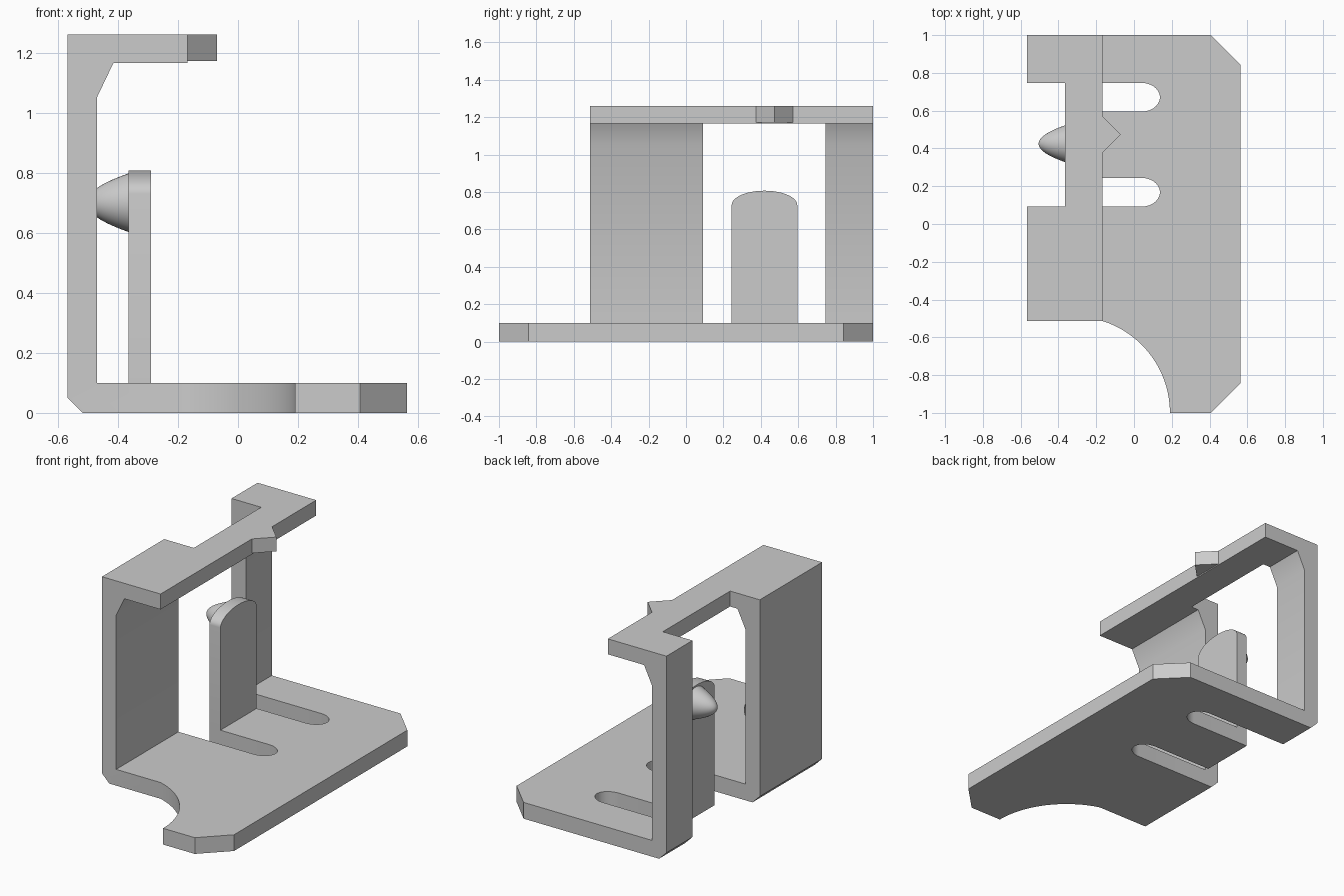
import bpy
import bmesh
from math import sin, cos, pi, sqrt

if "Cube" in bpy.data.objects:
    bpy.data.objects.remove(bpy.data.objects["Cube"])

grey = bpy.data.materials.new("plain_grey")
grey.use_nodes = True
grey.diffuse_color = (0.6, 0.6, 0.6, 1)
grey.node_tree.nodes["Principled BSDF"].inputs["Base Color"].default_value = (0.6, 0.6, 0.6, 1)


def finish(name, bm):
    bmesh.ops.recalc_face_normals(bm, faces=bm.faces)
    mesh = bpy.data.meshes.new(name)
    bm.to_mesh(mesh)
    bm.free()
    mesh.materials.append(grey)
    obj = bpy.data.objects.new(name, mesh)
    bpy.context.collection.objects.link(obj)
    return obj


def prism(name, outline, axis, lo, hi):
    """Extrude a 2D outline along the given axis from lo to hi."""
    def place(p, d):
        co = list(p)
        co.insert(axis, d)
        return co
    bm = bmesh.new()
    face = bm.faces.new([bm.verts.new(place(p, lo)) for p in outline])
    ext = bmesh.ops.extrude_face_region(bm, geom=[face])
    for v in ext["geom"]:
        if isinstance(v, bmesh.types.BMVert):
            v.co[axis] = hi
    return finish(name, bm)


def arc(cx, cy, rx, ry, start, end, steps=24):
    angles = [start + (end - start) * i / steps for i in range(steps + 1)]
    return [(cx + rx * cos(a), cy + ry * sin(a)) for a in angles]


def smooth(obj):
    bpy.ops.object.select_all(action='DESELECT')
    obj.select_set(True)
    bpy.context.view_layer.objects.active = obj
    bpy.ops.object.shade_smooth_by_angle(angle=pi / 6)


def cut(target, cutter):
    mod = target.modifiers.new("cut", 'BOOLEAN')
    mod.operation = 'DIFFERENCE'
    mod.solver = 'EXACT'
    mod.object = cutter
    bpy.context.view_layer.objects.active = target
    bpy.ops.object.modifier_apply(modifier=mod.name)
    bpy.data.objects.remove(cutter)


# Folded bracket: base, back wall with gusset, and top flange in one section
X0, X1, FLANGE, NOTCH = -0.567, 0.563, -0.168, -0.365
section = [(X0, 0.05), (X0 + 0.05, 0), (X1, 0), (X1, 0.1), (-0.47, 0.1), (-0.47, 1.05),
           (-0.415, 1.165), (FLANGE, 1.165), (FLANGE, 1.26), (X0, 1.26)]
bracket = prism("bracket", section, 1, -1, 1)

# Front corner trim with its concave curve
trim = arc(-0.32, -1, 0.51, 0.51, 0, 1.268) + [(-0.8, -0.513), (-0.8, -1.1), (0.19, -1.1)]
cut(bracket, prism("corner_trim", trim, 2, -0.2, 1.5))

# Chamfered base corners
for s in (-1, 1):
    corner = [(0.306, s * 1.1), (0.7, s * 1.1), (0.7, s * 0.706)]
    cut(bracket, prism("chamfer", corner, 2, -0.2, 0.3))

# Wall window, then the two round-ended slots in the base
window = [(-0.8, 0.092), (NOTCH, 0.092), (NOTCH, 0.747), (-0.8, 0.747)]
cut(bracket, prism("window", window, 2, -0.2, 1.5))
for y in (0.168, 0.671):
    slot = [(-0.42, y - 0.076)] + arc(0.04, y, 0.097, 0.076, -pi / 2, pi / 2) + [(-0.42, y + 0.076)]
    cut(bracket, prism("slot", slot, 2, -0.2, 0.3))
smooth(bracket)

# Pointer on the flange edge
prism("pointer", [(FLANGE, 0.375), (-0.07, 0.473), (FLANGE, 0.571)], 2, 1.172, 1.26)

# Upright tongue with a rounded top
tongue = [(0.244, 0.1), (0.595, 0.1)] + arc(0.4195, 0.73, 0.1755, 0.077, 0, pi)
smooth(prism("tongue", tongue, 0, NOTCH, -0.29))

# Rounded nub on the back of the tongue
bm = bmesh.new()
rings = 14
profile = []
for i in range(rings + 1):
    d = 0.14 * (i / rings) ** 2
    profile.append(bm.verts.new((-0.505 + d, 0.425, 0.7 + 0.26 * sqrt(d))))
edges = [bm.edges.new(pair) for pair in zip(profile, profile[1:])]
bmesh.ops.spin(bm, geom=profile + edges, cent=(0, 0.425, 0.7), axis=(1, 0, 0),
               angle=2 * pi, steps=40)
bmesh.ops.remove_doubles(bm, verts=bm.verts, dist=0.0005)
smooth(finish("nub", bm))
